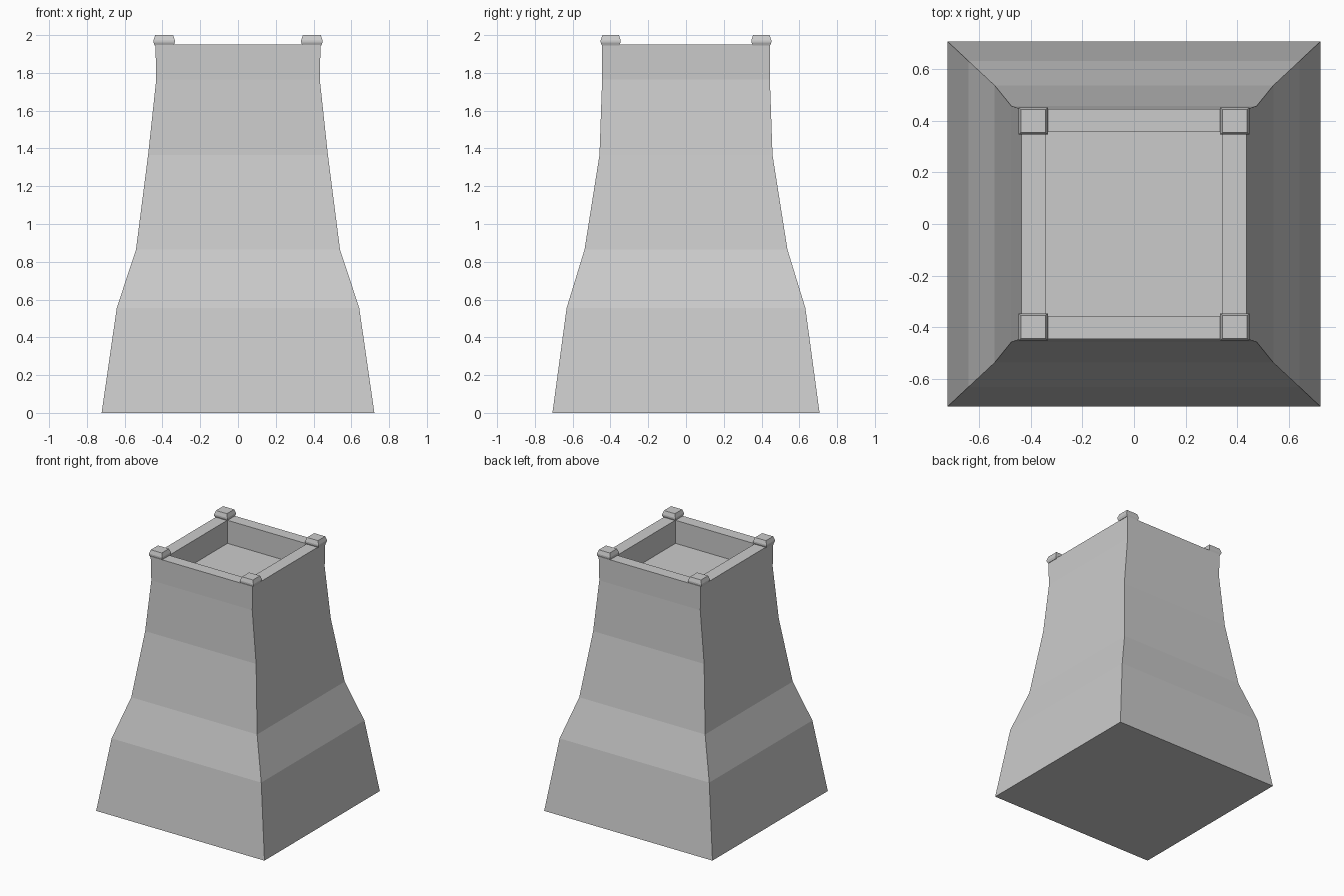
import bpy, bmesh

if "Cube" in bpy.data.objects:
    bpy.data.objects.remove(bpy.data.objects["Cube"])


def loft(name, rings, center=(0, 0)):
    """Stack rectangular rings (half x, half y, z) into a closed, flat-shaded solid."""
    bm = bmesh.new()
    cx, cy = center
    loops = [[bm.verts.new((cx + sx * hx, cy + sy * hy, z))
              for sx, sy in ((-1, -1), (1, -1), (1, 1), (-1, 1))]
             for hx, hy, z in rings]
    for a, b in zip(loops, loops[1:]):
        for i in range(4):
            j = (i + 1) % 4
            bm.faces.new((a[i], a[j], b[j], b[i]))
    bm.faces.new(loops[0][::-1])
    bm.faces.new(loops[-1])
    mesh = bpy.data.meshes.new(name)
    bm.to_mesh(mesh)
    bm.free()
    obj = bpy.data.objects.new(name, mesh)
    bpy.context.collection.objects.link(obj)
    return obj


# Tapered tower: flared outer walls, parapet rim, then down to the sunken roof
loft("tower_body", [
    (0.722, 0.707, 0.0),
    (0.642, 0.632, 0.555),
    (0.54, 0.537, 0.865),
    (0.476, 0.458, 1.365),
    (0.433, 0.444, 1.765),
    (0.437, 0.446, 1.95),
    (0.341, 0.356, 1.95),
    (0.341, 0.358, 1.77),
])

# Bevelled cap on each parapet corner
cap_profile = [(0.050, 0.046, 1.945), (0.057, 0.053, 1.962),
               (0.057, 0.053, 1.972), (0.047, 0.044, 2.0)]
for sx, side in ((-1, "left"), (1, "right")):
    for sy, end in ((-1, "front"), (1, "back")):
        loft(f"corner_cap_{end}_{side}", cap_profile, (sx * 0.391, sy * 0.399))
